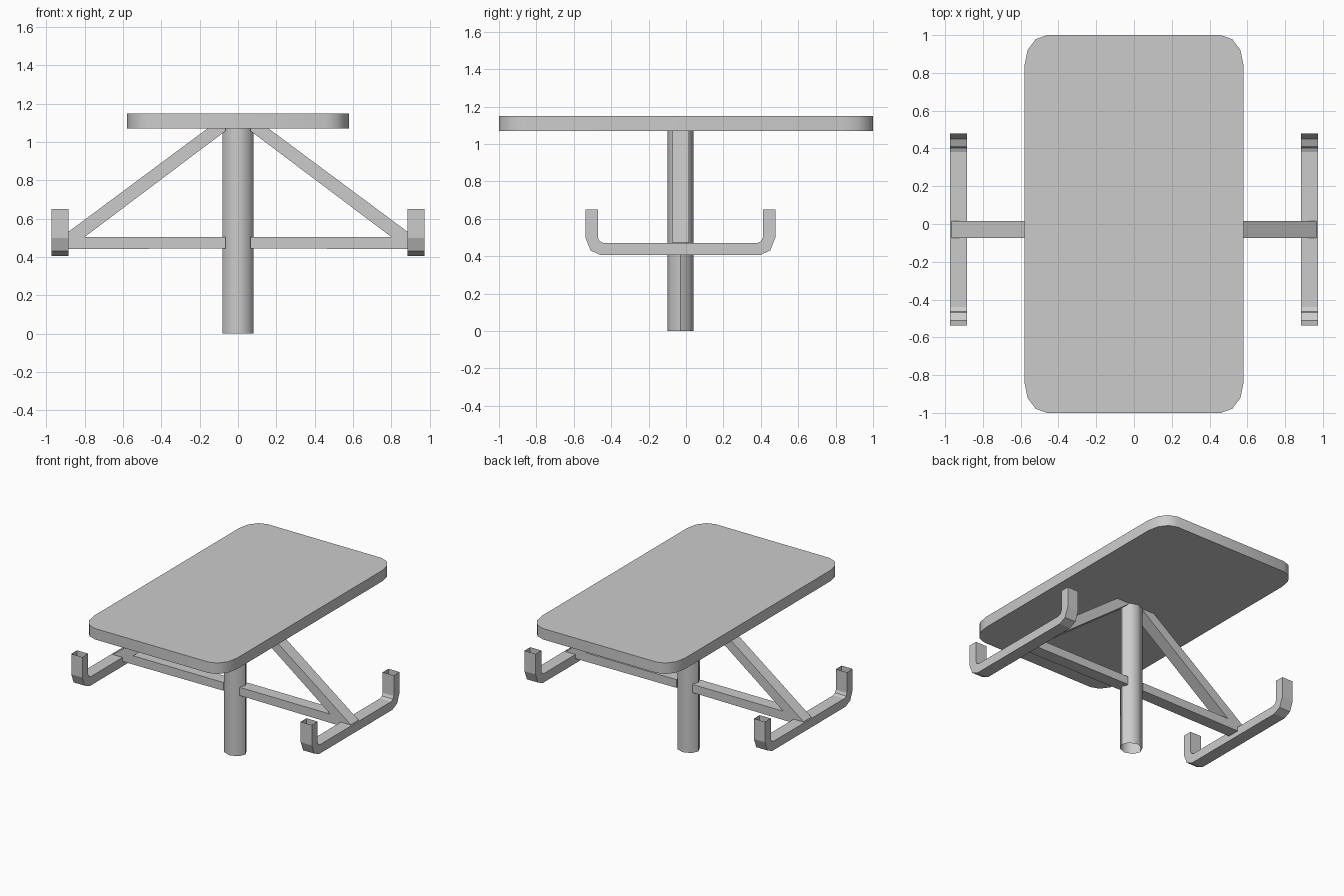
import bpy, bmesh, math
from mathutils import Vector

if "Cube" in bpy.data.objects:
    bpy.data.objects.remove(bpy.data.objects["Cube"])


def make(name, verts, faces, mirror=False, smooth=None):
    me = bpy.data.meshes.new(name)
    me.from_pydata(verts, [], faces)
    bm = bmesh.new()
    bm.from_mesh(me)
    bmesh.ops.recalc_face_normals(bm, faces=bm.faces)
    bm.to_mesh(me)
    bm.free()
    ob = bpy.data.objects.new(name, me)
    bpy.context.collection.objects.link(ob)
    if mirror:
        ob.modifiers.new("Mirror", 'MIRROR').use_axis[0] = True
    if smooth:
        bpy.ops.object.select_all(action='DESELECT')
        bpy.context.view_layer.objects.active = ob
        ob.select_set(True)
        bpy.ops.object.shade_smooth_by_angle(angle=math.radians(smooth))
    return ob


def prism(name, outline, place, lo, hi, caps=True, **kw):
    """Extrude a 2D outline between lo and hi; place maps (u, v, depth) to xyz."""
    n = len(outline)
    verts = [place(u, v, d) for d in (lo, hi) for u, v in outline]
    faces = [(i, (i + 1) % n, n + (i + 1) % n, n + i) for i in range(n)]
    if caps:
        faces += [tuple(range(n)), tuple(range(n, 2 * n))]
    return make(name, verts, faces, **kw)


upright = lambda u, v, d: (u, v, d)
sideways = lambda u, v, d: (u, d, v)

# Table top with rounded corners
top = []
for k, (sx, sy) in enumerate([(1, 1), (-1, 1), (-1, -1), (1, -1)]):
    for s in range(4):
        a = math.radians(90 * k + 30 * s)
        top.append((sx * 0.46 + 0.12 * math.cos(a), sy * 0.84 + 0.16 * math.sin(a)))
prism("table_top", top, upright, 1.07, 1.15, smooth=35)

# Central post, an open tube
CY = -0.03
post = [(0.08 * math.cos(i * math.pi / 4), CY + 0.07 * math.sin(i * math.pi / 4)) for i in range(8)]
prism("post", post, upright, 0.0, 1.07, caps=False, smooth=50)

# Triangular support: horizontal arm and diagonal brace in one bent bar
brace = [(0.065, 0.445), (0.965, 0.44), (0.965, 0.472), (0.16, 1.07),
         (0.065, 1.07), (0.065, 1.058), (0.80, 0.505), (0.065, 0.505)]
prism("support_arm", brace, sideways, -0.073, 0.017, mirror=True)

# Side holders: U-shaped square tubes with open upper ends
outer = [(0.508, 0.65), (0.508, 0.50), (0.48, 0.43), (0.425, 0.405)]
inner = [(0.441, 0.65), (0.441, 0.50), (0.432, 0.48), (0.41, 0.47)]
outer += [(-y, z) for y, z in reversed(outer)]
inner += [(-y, z) for y, z in reversed(inner)]
verts, faces = [], []
for (yo, zo), (yi, zi) in zip(outer, inner):
    yo, yi = yo + CY, yi + CY
    verts += [(0.885, yo, zo), (0.975, yo, zo), (0.975, yi, zi), (0.885, yi, zi)]
for r in range(len(outer) - 1):
    for j in range(4):
        k = (j + 1) % 4
        faces.append((4 * r + j, 4 * r + k, 4 * r + 4 + k, 4 * r + 4 + j))
make("side_holder", verts, faces, mirror=True)
